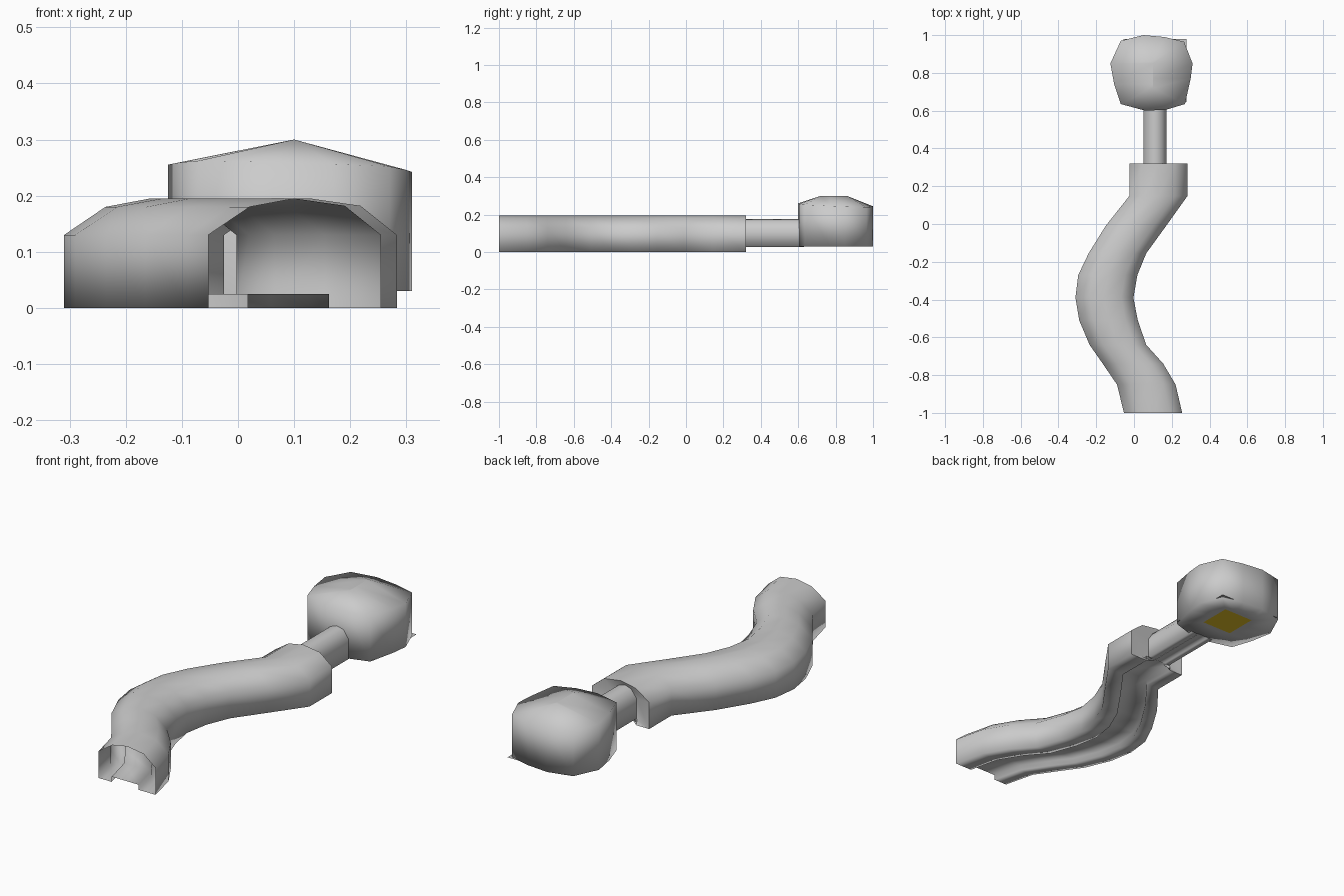
import bpy
import bmesh

cube = bpy.data.objects.get("Cube")
if cube:
    bpy.data.objects.remove(cube, do_unlink=True)


def material(name, rgb):
    m = bpy.data.materials.new(name)
    m.use_nodes = True
    m.diffuse_color = (*rgb, 1)
    m.node_tree.nodes["Principled BSDF"].inputs["Base Color"].default_value = (*rgb, 1)
    return m


stone = material("grey stone", (0.6, 0.6, 0.6))
gold = material("gold", (0.8, 0.55, 0.02))


def finish(bm, name, mat, smooth=True):
    bmesh.ops.remove_doubles(bm, verts=bm.verts, dist=0.0005)
    bmesh.ops.recalc_face_normals(bm, faces=bm.faces)
    mesh = bpy.data.meshes.new(name)
    for f in bm.faces:
        f.smooth = smooth
    bm.to_mesh(mesh)
    bm.free()
    mesh.materials.append(mat)
    obj = bpy.data.objects.new(name, mesh)
    bpy.context.collection.objects.link(obj)
    return obj


def loft(bm, rings):
    """Skin closed rings that share a point count."""
    loops = [[bm.verts.new(p) for p in ring] for ring in rings]
    for a, b in zip(loops, loops[1:]):
        for i in range(len(a)):
            j = (i + 1) % len(a)
            bm.faces.new((a[i], a[j], b[j], b[i]))
    return loops


# Tunnel section: arch over a floor with a raised path (width fraction, height)
ARCH = [(0, 0), (0, 0.13), (0.24, 0.18), (0.5, 0.195), (0.79, 0.182), (1, 0.13), (1, 0)]


def section(y, left, right, base=0.0, rise=1.0, path=0.025):
    steps = [(0.7, 0), (0.7, path), (0.23, path), (0.23, 0)]
    pts = [(f, h * rise) for f, h in ARCH] + steps
    return [(left + f * (right - left), y, base + h) for f, h in pts]


# Winding tunnel: y, left side, right side
PATH = [(-1, -0.053, 0.255), (-0.85, -0.09, 0.22), (-0.74, -0.165, 0.155),
        (-0.64, -0.235, 0.065), (-0.51, -0.29, 0.02), (-0.39, -0.31, -0.003),
        (-0.27, -0.295, 0.018), (-0.155, -0.24, 0.065), (-0.01, -0.15, 0.17),
        (0.148, -0.025, 0.283), (0.32, -0.025, 0.283)]
bm = bmesh.new()
loft(bm, [section(*p) for p in PATH])
finish(bm, "winding_tunnel", stone)

# End wall narrowing the tunnel to the corridor
bm = bmesh.new()
loft(bm, [section(*PATH[-1]),
          section(0.31, 0.05, 0.172, 0.025, 0.77, 0.002)])
finish(bm, "tunnel_end_wall", stone)

# Narrow corridor
bm = bmesh.new()
loft(bm, [section(y, 0.05, 0.172, 0.027, 0.76, 0.002) for y in (0.31, 0.46, 0.63)])
finish(bm, "corridor", stone)

# Chamber: rounded wall, ridged roof and underside
OUTLINE = [(-0.125, 0.85), (-0.07, 0.97), (0.05, 1.0), (0.16, 0.99), (0.265, 0.965),
           (0.31, 0.85), (0.3, 0.77), (0.27, 0.635), (0.17, 0.605), (0.06, 0.6),
           (-0.07, 0.635), (-0.105, 0.74)]
CX, CY, FLOOR = 0.105, 0.81, 0.03


def rim_height(x, y):
    return 0.25 - 0.03 * (x - CX) + 0.04 * (CY - y)


inner = [(CX + 0.5 * (x - CX), CY + 0.5 * (y - CY), FLOOR) for x, y in OUTLINE]
bm = bmesh.new()
loops = loft(bm, [
    inner,
    [(x, y, FLOOR) for x, y in OUTLINE],
    [(x, y, rim_height(x, y)) for x, y in OUTLINE],
    [(0.1, min(max(y, 0.72), 0.86), 0.3) for x, y in OUTLINE],
])
bm.faces.new(loops[0])
bmesh.ops.dissolve_degenerate(bm, dist=0.0005, edges=bm.edges)
finish(bm, "chamber", stone)


def square_plate(name, cx, cy, z, half, mat):
    bm = bmesh.new()
    corners = [(-1, -1), (1, -1), (1, 1), (-1, 1)]
    bm.faces.new([bm.verts.new((cx + a * half, cy + b * half, z)) for a, b in corners])
    return finish(bm, name, mat, False)


# Square floor whose corners poke through the wall, and the gold plate below
square_plate("chamber_floor", 0.111, 0.813, FLOOR + 0.003, 0.167, stone)
square_plate("gold_plate", 0.105, 0.81, FLOOR - 0.002, 0.08, gold)
